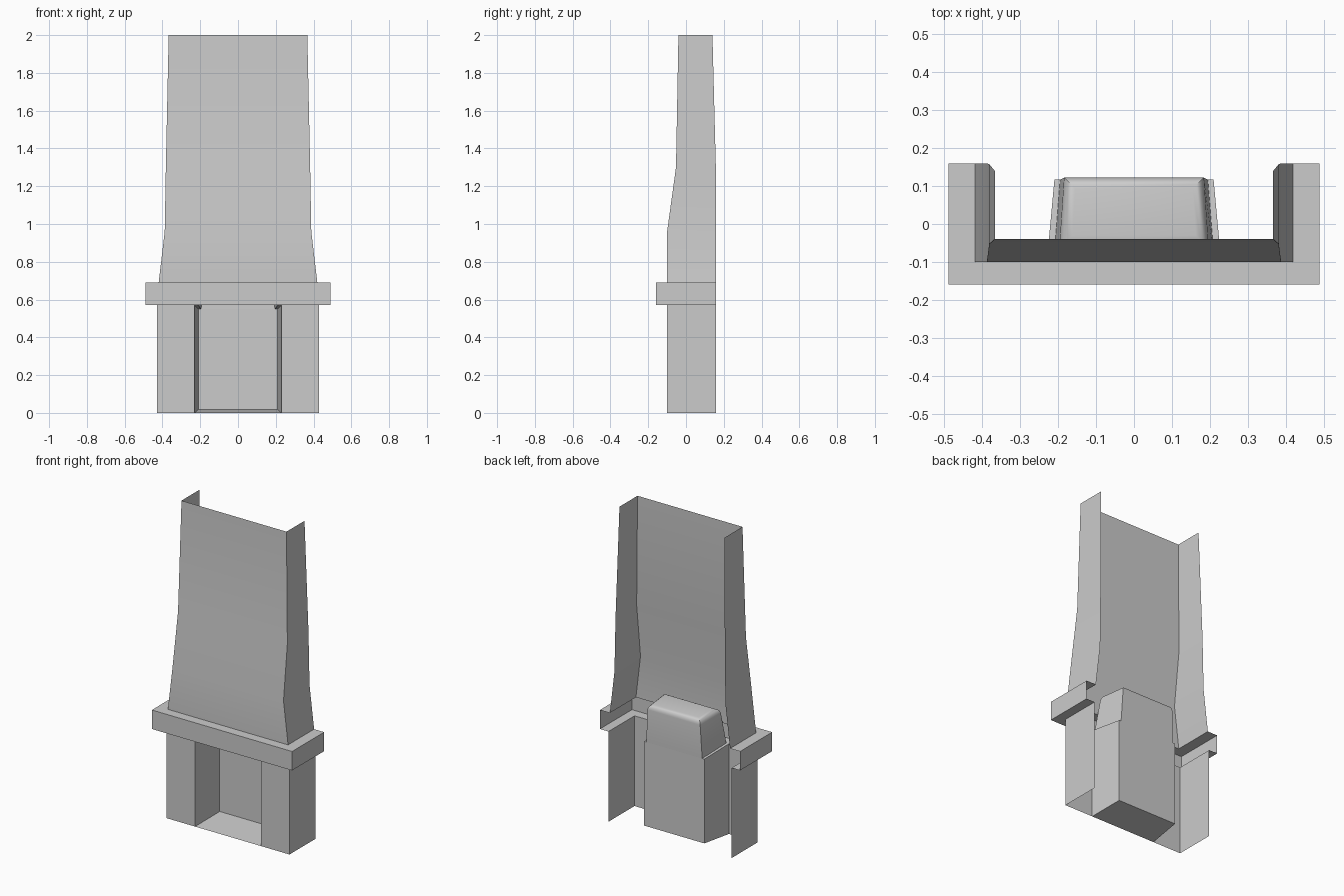
import bpy, bmesh
from math import radians

if "Cube" in bpy.data.objects:
    bpy.data.objects.remove(bpy.data.objects["Cube"])


def finish(name, bm, angle=30):
    bmesh.ops.remove_doubles(bm, verts=bm.verts, dist=0.0005)
    mesh = bpy.data.meshes.new(name)
    bm.to_mesh(mesh)
    bm.free()
    ob = bpy.data.objects.new(name, mesh)
    bpy.context.collection.objects.link(ob)
    bpy.ops.object.select_all(action='DESELECT')
    ob.select_set(True)
    bpy.context.view_layer.objects.active = ob
    bpy.ops.object.shade_smooth_by_angle(angle=radians(angle))
    return ob


def skin(bm, rows, closed=False):
    """Join successive rows of points with quads."""
    rows = [[bm.verts.new(p) for p in row] for row in rows]
    n = len(rows[0])
    for a, b in zip(rows, rows[1:]):
        for i in range(n if closed else n - 1):
            j = (i + 1) % n
            bm.faces.new((a[i], a[j], b[j], b[i]))
    return rows


def u_row(half, front, back, z):
    """U-shaped outline, open at the back."""
    return [(-half, back, z), (-half, front, z), (half, front, z), (half, back, z)]


# Lower surround: side wall and front pier, mirrored about the opening
bm = bmesh.new()
for s in (-1, 1):
    outline = [(s * 0.43, 0.16), (s * 0.43, -0.10), (s * 0.23, -0.10)][::-s]
    skin(bm, [[(x, y, z) for x, y in outline] for z in (0, 0.57)])
finish("lower_surround", bm)

# Mantel: open-backed band with a ledge below and above
bm = bmesh.new()
skin(bm, [u_row(0.43, -0.10, 0.16, 0.57), u_row(0.49, -0.16, 0.16, 0.57),
          u_row(0.49, -0.16, 0.16, 0.69), u_row(0.42, -0.10, 0.16, 0.69)])
finish("mantel", bm)

# Chimney breast: tapering open-backed shell
bm = bmesh.new()
skin(bm, [u_row(*r) for r in (
    (0.42, -0.10, 0.16, 0.69), (0.388, -0.10, 0.16, 0.96),
    (0.382, -0.053, 0.158, 1.30), (0.367, -0.04, 0.14, 2.0))])
finish("chimney_breast", bm)

# Firebox: floor, tapered sides and back panel
bm = bmesh.new()
skin(bm, [[(-0.23, -0.10, 0.57), (-0.23, -0.10, 0), (0.23, -0.10, 0), (0.23, -0.10, 0.57)],
          [(-0.21, 0.117, 0.55), (-0.21, 0.117, 0.018), (0.21, 0.117, 0.018), (0.21, 0.117, 0.55)]])
bm.faces.new([bm.verts.new(p) for p in (
    (-0.21, 0.117, 0.018), (0.21, 0.117, 0.018), (0.21, 0.117, 0.55), (-0.21, 0.117, 0.55))])
# Narrow ledge between each side wall and the flue throat
for s in (-1, 1):
    ledge = [(s * 0.23, -0.10, 0.57), (s * 0.21, 0.117, 0.55),
             (s * 0.195, 0.117, 0.55), (s * 0.212, -0.10, 0.57)]
    bm.faces.new([bm.verts.new(p) for p in ledge[::s]])
finish("firebox", bm)

# Smoke hood: tapered, rounded cap over the firebox, open below
bm = bmesh.new()
rows = skin(bm, [
    [(-0.212, -0.10, 0.57), (0.212, -0.10, 0.57), (0.195, 0.117, 0.55), (-0.195, 0.117, 0.55)],
    [(-0.195, -0.06, 0.80), (0.195, -0.06, 0.80), (0.183, 0.123, 0.79), (-0.183, 0.123, 0.79)]],
    closed=True)
cap = bm.faces.new(rows[1])
bmesh.ops.bevel(bm, geom=list(cap.edges), offset=0.03, segments=4, profile=0.5, affect='EDGES')
finish("smoke_hood", bm, 40)
